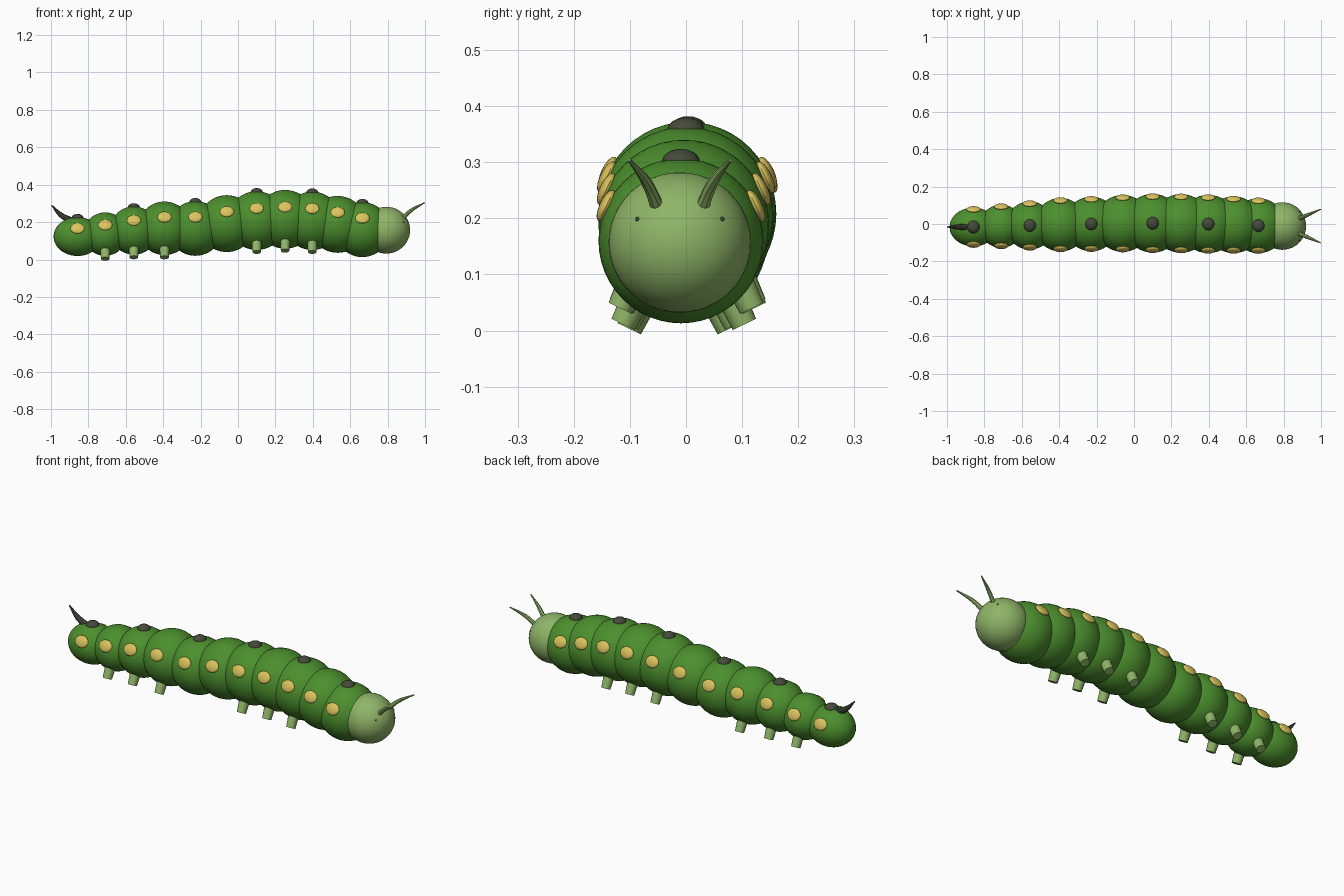
import bpy
import math
from mathutils import Vector, Matrix

if "Cube" in bpy.data.objects:
    bpy.data.objects.remove(bpy.data.objects["Cube"])


def material(name, rgb):
    m = bpy.data.materials.new(name)
    m.diffuse_color = (*rgb, 1)
    m.use_nodes = True
    m.node_tree.nodes["Principled BSDF"].inputs["Base Color"].default_value = m.diffuse_color
    return m


GREEN = material("leaf_green", (0.072, 0.275, 0.027))
PALE = material("pale_green", (0.275, 0.462, 0.138))
YELLOW = material("yellow", (0.70, 0.55, 0.11))
DARK = material("dark_grey", (0.06, 0.069, 0.042))


def finish(ob, name, mat):
    ob.name = name
    ob.data.materials.append(mat)
    bpy.ops.object.shade_smooth_by_angle(angle=math.radians(40))
    return ob


def ellipsoid(name, mat, loc, radii, rot=(0, 0, 0), segs=32, rings=20):
    bpy.ops.mesh.primitive_uv_sphere_add(segments=segs, ring_count=rings, radius=1)
    ob = bpy.context.object
    ob.data.transform(Matrix.LocRotScale(Vector(loc), None, None)
                      @ Matrix.Rotation(rot[0], 4, 'X') @ Matrix.Diagonal((*radii, 1)))
    return finish(ob, name, mat)


def frustum(name, mat, start, end, r1, r2):
    a, b = Vector(start), Vector(end)
    bpy.ops.mesh.primitive_cone_add(vertices=12, radius1=r1, radius2=r2, depth=(b - a).length)
    ob = bpy.context.object
    q = (b - a).to_track_quat('Z', 'Y')
    ob.data.transform(Matrix.LocRotScale((a + b) / 2, q, None))
    return finish(ob, name, mat)


def horn(name, mat, points, radii):
    """Tapered tube along a smooth path."""
    cu = bpy.data.curves.new(name, 'CURVE')
    cu.dimensions = '3D'
    cu.bevel_depth = 1
    cu.bevel_resolution = 2
    cu.resolution_u = 5
    cu.use_fill_caps = True
    sp = cu.splines.new('BEZIER')
    sp.bezier_points.add(len(points) - 1)
    for bp, p, r in zip(sp.bezier_points, points, radii):
        bp.co, bp.radius = p, r
        bp.handle_left_type = bp.handle_right_type = 'AUTO'
    ob = bpy.data.objects.new(name, cu)
    bpy.context.collection.objects.link(ob)
    bpy.ops.object.select_all(action='DESELECT')
    ob.select_set(True)
    bpy.context.view_layer.objects.active = ob
    bpy.ops.object.convert(target='MESH')
    return finish(bpy.context.object, name, mat)


# Body segments from tail to neck: x, y, z, radius
segments = [
    (-0.858, -0.016, 0.123, 0.104), (-0.710, -0.012, 0.136, 0.116),
    (-0.557, -0.008, 0.155, 0.129), (-0.393, -0.004, 0.167, 0.143),
    (-0.228, 0.000, 0.166, 0.146), (-0.060, 0.003, 0.192, 0.152),
    (0.100, 0.004, 0.208, 0.157), (0.252, 0.003, 0.215, 0.157),
    (0.397, 0.000, 0.207, 0.156), (0.533, -0.004, 0.188, 0.152),
    (0.665, -0.009, 0.160, 0.147),
]
spot_angle = math.radians(25)
for i, (x, y, z, r) in enumerate(segments, 1):
    rx = 0.128 if i == 1 else r
    ellipsoid(f"body_segment_{i}", GREEN, (x, y, z), (rx, r, r), segs=40, rings=24)
    # Yellow side spots
    for side, s in (("right", -1), ("left", 1)):
        loc = (x, y + s * r * math.cos(spot_angle), z + r * math.sin(spot_angle))
        ellipsoid(f"side_spot_{side}_{i}", YELLOW, loc, (0.038, 0.012, 0.031),
                  (s * spot_angle, 0, 0), 20, 12)
        # Stubby legs on the front and rear groups
        if i in (2, 3, 4, 7, 8, 9):
            tip = Vector((x, y + s * (0.70 * r + 0.008), z - 0.86 * r - 0.033))
            top = tip + Vector((0, -s * 0.036, 0.075))
            frustum(f"leg_{side}_{i}", PALE, top, tip, 0.028, 0.023)
    # Dark back spots
    if i % 2:
        ellipsoid(f"back_spot_{i}", DARK, (x, y, z + r - 0.007), (0.033, 0.034, 0.024),
                  segs=20, rings=12)

# Head
HY = -0.011
ellipsoid("head", PALE, (0.793, HY, 0.157), (0.127, 0.127, 0.125), segs=40, rings=24)
for side, s in (("right", -1), ("left", 1)):
    ellipsoid(f"eye_{side}", DARK, (0.885, HY + s * 0.0755, 0.199), (0.004,) * 3,
              segs=10, rings=6)
    horn(f"antenna_{side}", PALE,
         [(0.870, HY + s * 0.036, 0.210), (0.925, HY + s * 0.058, 0.262),
          (0.998, HY + s * 0.090, 0.304)], [0.013, 0.010, 0.003])

# Tail horn
horn("tail_horn", DARK,
     [(-0.885, -0.016, 0.205), (-0.945, -0.016, 0.237), (-0.997, -0.016, 0.291)],
     [0.018, 0.014, 0.003])
